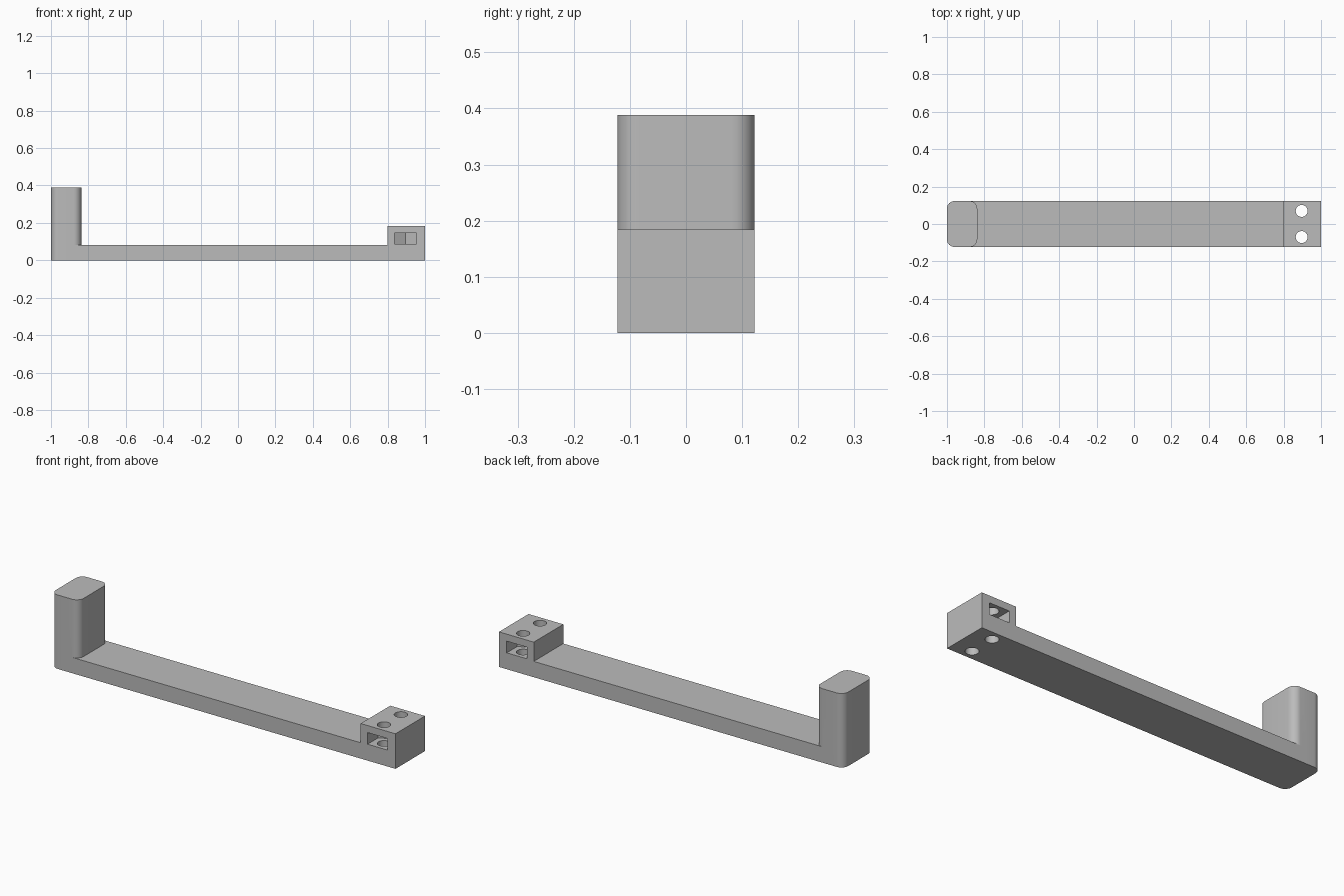
import bpy, bmesh, math

if "Cube" in bpy.data.objects:
    bpy.data.objects.remove(bpy.data.objects["Cube"])

HALF_W = 0.1225
HOLE_X, HOLE_Y = 0.8965, 0.07

grey = bpy.data.materials.new("plain grey")
grey.use_nodes = True
grey.diffuse_color = (0.5, 0.5, 0.5, 1)
grey.node_tree.nodes["Principled BSDF"].inputs["Base Color"].default_value = (0.5, 0.5, 0.5, 1)


def prism(name, outline, z0, z1):
    """Extrude a flat xy outline from z0 up to z1."""
    bm = bmesh.new()
    face = bm.faces.new([bm.verts.new((x, y, z0)) for x, y in outline])
    top = bmesh.ops.extrude_face_region(bm, geom=[face])["geom"]
    moved = [v for v in top if isinstance(v, bmesh.types.BMVert)]
    bmesh.ops.translate(bm, verts=moved, vec=(0, 0, z1 - z0))
    bmesh.ops.recalc_face_normals(bm, faces=bm.faces)
    mesh = bpy.data.meshes.new(name)
    bm.to_mesh(mesh)
    bm.free()
    mesh.materials.append(grey)
    obj = bpy.data.objects.new(name, mesh)
    bpy.context.collection.objects.link(obj)
    return obj


def rect(x0, x1):
    return [(x0, -HALF_W), (x1, -HALF_W), (x1, HALF_W), (x0, HALF_W)]


def arc(cx, cy, r, start, sweep, steps):
    angles = [math.radians(start + sweep * i / steps) for i in range(steps + 1)]
    return [(cx + r * math.cos(a), cy + r * math.sin(a)) for a in angles]


def rounded_rect(x0, x1, r):
    y = HALF_W - r
    corners = [(x1 - r, y), (x0 + r, y), (x0 + r, -y), (x1 - r, -y)]
    return [p for i, (cx, cy) in enumerate(corners) for p in arc(cx, cy, r, 90 * i, 90, 10)]


def combine(target, other, operation):
    """Apply a boolean and discard the helper part."""
    other.hide_render = True
    mod = target.modifiers.new(operation, "BOOLEAN")
    mod.operation, mod.object, mod.solver = operation, other, "EXACT"
    bpy.context.view_layer.objects.active = target
    bpy.ops.object.modifier_apply(modifier=mod.name)
    bpy.data.objects.remove(other)


# Long bar joined to the rounded upright post and the square end block
bracket = prism("bracket_arm", rect(-0.92, 0.9), 0, 0.083)
combine(bracket, prism("upright_post", rounded_rect(-1, -0.838, 0.04), 0, 0.388), "UNION")
combine(bracket, prism("end_block", rect(0.798, 1), 0, 0.184), "UNION")

# Bolt holes and side nut pockets with a pointed inner end, front and back
for side in (-1, 1):
    hole = arc(HOLE_X, side * HOLE_Y, 0.032, 0, 360, 32)[:-1]
    combine(bracket, prism("bolt_hole", hole, -0.1, 0.3), "DIFFERENCE")
    w = 0.0585
    pocket = [(HOLE_X - w, 0.2), (HOLE_X - w, 0.037), (HOLE_X, 0.004),
              (HOLE_X + w, 0.037), (HOLE_X + w, 0.2)]
    pocket = [(x, side * y) for x, y in pocket]
    combine(bracket, prism("nut_pocket", pocket, 0.086, 0.147), "DIFFERENCE")

# Smooth the rounded corners and keep the edges crisp
bpy.ops.object.select_all(action="DESELECT")
bracket.select_set(True)
bpy.context.view_layer.objects.active = bracket
bpy.ops.object.shade_smooth_by_angle(angle=math.radians(30))
